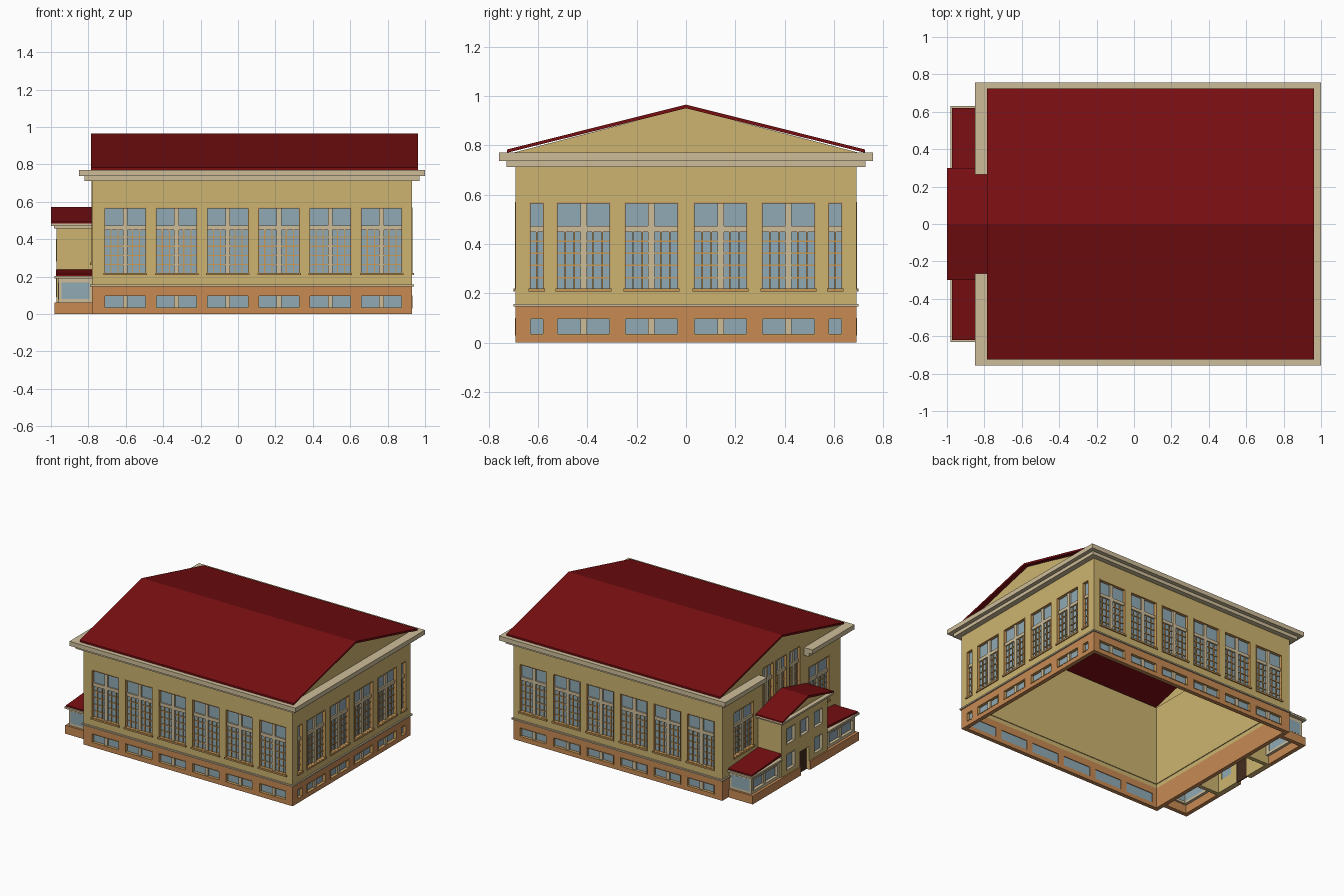
import bpy, bmesh

if "Cube" in bpy.data.objects:
    bpy.data.objects.remove(bpy.data.objects["Cube"])

def material(name, rgb):
    m = bpy.data.materials.new(name)
    lin = [(c / 255 / 12.92) if c < 11 else ((c / 255 + 0.055) / 1.055) ** 2.4 for c in rgb]
    m.diffuse_color = (*lin, 1)
    m.use_nodes = True
    m.node_tree.nodes["Principled BSDF"].inputs["Base Color"].default_value = m.diffuse_color
    return m

WALL = material("ochre_wall", (205, 180, 112))
BASE = material("terracotta_base", (200, 138, 84))
TRIM = material("pale_stone_trim", (206, 189, 153))
GLASS = material("blue_glass", (144, 170, 181))
ROOF = material("dark_red_roof", (120, 14, 17))
BARS = material("orange_glazing_bars", (200, 152, 88))
DOOR = material("dark_brown_door", (66, 44, 28))

# wall planes: axis it faces, sign, distance from the origin
SIDES = {
    "front": ("y", -1, 0.69), "back": ("y", 1, 0.69),
    "right": ("x", 1, 0.93), "left": ("x", -1, 0.78),
    "porch_face": ("x", -1, 0.97), "porch_front": ("y", -1, 0.27), "porch_back": ("y", 1, 0.27),
    "wing_face": ("x", -1, 0.96), "wing_front": ("y", -1, 0.605), "wing_back": ("y", 1, 0.605),
    "plinth_face": ("x", -1, 0.98), "plinth_front": ("y", -1, 0.62), "plinth_back": ("y", 1, 0.62),
}

def place(side, u, d, z):
    axis, s, o = SIDES[side]
    return (u, s * (o + d), z) if axis == "y" else (s * (o + d), u, z)

def finish(name, bm, mat):
    bmesh.ops.remove_doubles(bm, verts=bm.verts, dist=1e-5)
    bmesh.ops.recalc_face_normals(bm, faces=bm.faces)
    me = bpy.data.meshes.new(name)
    bm.to_mesh(me)
    bm.free()
    me.materials.append(mat)
    ob = bpy.data.objects.new(name, me)
    bpy.context.collection.objects.link(ob)
    return ob

def boxes(name, mat, items, side=None):
    """Boxes (a0,a1,b0,b1,z0,z1): world x,y or, on a wall, along and outward."""
    me_bm = bmesh.new()
    for a0, a1, b0, b1, z0, z1 in items:
        f = (lambda a, b, z: place(side, a, b, z)) if side else (lambda a, b, z: (a, b, z))
        v = [me_bm.verts.new(f(a, b, z)) for z in (z0, z1) for a, b in ((a0, b0), (a1, b0), (a1, b1), (a0, b1))]
        for q in ((0, 1, 2, 3), (4, 5, 6, 7), (0, 1, 5, 4), (1, 2, 6, 5), (2, 3, 7, 6), (3, 0, 4, 7)):
            me_bm.faces.new([v[i] for i in q])
    bmesh.ops.recalc_face_normals(me_bm, faces=me_bm.faces)
    me = bpy.data.meshes.new(name)
    me_bm.to_mesh(me)
    me_bm.free()
    me.materials.append(mat)
    ob = bpy.data.objects.new(name, me)
    bpy.context.collection.objects.link(ob)

def prism(name, mat, pts, x0, x1):
    """Extrude a y,z outline along x."""
    bm = bmesh.new()
    a, b = [[bm.verts.new((x, y, z)) for y, z in pts] for x in (x0, x1)]
    bm.faces.new(a)
    bm.faces.new(b)
    for i in range(len(pts)):
        j = (i + 1) % len(pts)
        bm.faces.new((a[i], a[j], b[j], b[i]))
    finish(name, bm, mat)

def wall(name, mat, side, u0, u1, z0, z1, holes, t=0.03):
    """Wall slab with rectangular openings (u0,u1,z0,z1)."""
    us = sorted({u0, u1, *[h[i] for h in holes for i in (0, 1)]})
    zs = sorted({z0, z1, *[h[i] for h in holes for i in (2, 3)]})
    def solid(i, j):
        if not (0 <= i < len(us) - 1 and 0 <= j < len(zs) - 1):
            return False
        u, z = (us[i] + us[i + 1]) / 2, (zs[j] + zs[j + 1]) / 2
        return not any(h[0] < u < h[1] and h[2] < z < h[3] for h in holes)
    bm = bmesh.new()
    def quad(*p):
        bm.faces.new([bm.verts.new(place(side, *q)) for q in p])
    for i in range(len(us) - 1):
        for j in range(len(zs) - 1):
            if not solid(i, j):
                continue
            a, b, c, d = us[i], us[i + 1], zs[j], zs[j + 1]
            for k in (0, -t):
                quad((a, k, c), (b, k, c), (b, k, d), (a, k, d))
            for (p, q), (di, dj) in ((((a, c), (a, d)), (-1, 0)), (((b, c), (b, d)), (1, 0)),
                                     (((a, c), (b, c)), (0, -1)), (((a, d), (b, d)), (0, 1))):
                if not solid(i + di, j + dj):
                    quad((p[0], 0, p[1]), (q[0], 0, q[1]), (q[0], -t, q[1]), (p[0], -t, p[1]))
    finish(name, bm, mat)

def windows(name, side, holes, grid=False, edge=BARS):
    """Glass, border, mullion and, for tall windows, transom and glazing bars."""
    glass, border, trim, bars = [], [], [], []
    for a, b, c, d in holes:
        m, w = (a + b) / 2, 0.005
        glass.append((a, b, -0.025, -0.02, c, d))
        border += [(a, a + w, -0.02, 0.002, c, d), (b - w, b, -0.02, 0.002, c, d),
                   (a + w, b - w, -0.02, 0.002, c, c + w), (a + w, b - w, -0.02, 0.002, d - w, d)]
        wide = b - a > 0.1
        if wide:
            trim.append((m - 0.013, m + 0.013, -0.02, -0.008, c + w, d - w))
        if grid:
            t = d - 0.11
            trim.append((a + w, b - w, -0.02, -0.009, t - 0.012, t + 0.012))
            border.append((a - 0.004, b + 0.004, 0.002, 0.01, c - 0.008, c + 0.004))
            n = 4
            for k in range(1, n + 1):
                z = c + (t - c) * k / (n + 1)
                bars.append((a + w, b - w, -0.02, -0.014, z - 0.003, z + 0.003))
            for k in ((-2, -1, 1, 2) if wide else (0,)):
                u = m + k * (b - a) * 0.17
                bars.append((u - 0.003, u + 0.003, -0.02, -0.013, c + w, t))
    boxes(name + "_glass", GLASS, glass, side)
    boxes(name + "_border", edge, border, side)
    if trim:
        boxes(name + "_mullions", TRIM, trim, side)
    if bars:
        boxes(name + "_bars", BARS, bars, side)

# main hall walls: base storey, upper storey and inner lining
long_u = [(-0.715 + 0.274 * i, -0.49 + 0.274 * i) for i in range(6)]
end_u = [(-0.635, -0.575), (-0.525, -0.305), (-0.25, -0.03), (0.03, 0.25), (0.305, 0.525), (0.575, 0.635)]
for side, spans in (("front", long_u), ("back", long_u), ("right", end_u)):
    u0, u1 = (-0.69, 0.69) if side == "right" else (-0.75, 0.90)
    low = [(a, b, 0.03, 0.10) for a, b in spans]
    tall = [(a, b, 0.215, 0.57) for a, b in spans]
    wall(side + "_base_wall", BASE, side, u0, u1, 0, 0.15, low)
    wall(side + "_upper_wall", WALL, side, u0, u1, 0.15, 0.77, tall)
    boxes(side + "_lining", WALL, [(u0, u1, -0.036, -0.03, 0.18, 0.77)], side)
    windows(side + "_base_window", side, low)
    windows(side + "_tall_window", side, tall, True)

# entrance end wall with raised centre windows
flank = [(-0.56, -0.32, 0.27, 0.60), (0.32, 0.56, 0.27, 0.60)]
centre = [(-0.22, -0.09, 0.32, 0.80), (-0.065, 0.065, 0.32, 0.80), (0.09, 0.22, 0.32, 0.80)]
wall("left_base_wall", BASE, "left", -0.69, 0.69, 0, 0.15, [])
for s in (-1, 1):
    u = sorted((s * 0.25, s * 0.69))
    wall("left_flank_wall", WALL, "left", u[0], u[1], 0.15, 0.77, [h for h in flank if h[0] * s > 0])
wall("left_centre_wall", WALL, "left", -0.25, 0.25, 0.15, 0.84, centre)
windows("left_window", "left", flank + centre, True)
boxes("left_lining", WALL, [(-0.66, 0.66, -0.036, -0.03, 0.18, 0.77)], "left")

# string course
boxes("string_course", TRIM, [(-0.79, 0.94, -0.70, -0.68, 0.147, 0.157), (-0.79, 0.94, 0.68, 0.70, 0.147, 0.157),
                              (0.92, 0.94, -0.68, 0.68, 0.147, 0.157), (-0.79, -0.77, -0.68, 0.68, 0.147, 0.157)])

# stepped cornice, broken at the entrance end
for name, x0, x1, y, z0, z1 in (("lower_cornice", -0.82, 0.97, 0.727, 0.712, 0.737),
                                ("upper_cornice", -0.85, 1.0, 0.757, 0.737, 0.77)):
    boxes(name, TRIM, [(x0, x1, -y, -0.675, z0, z1), (x0, x1, 0.675, y, z0, z1), (0.915, x1, -0.675, 0.675, z0, z1),
                       (x0, -0.765, -0.675, -0.265, z0, z1), (x0, -0.765, 0.265, 0.675, z0, z1)])

# gables and main roof
prism("right_gable", WALL, [(-0.70, 0.77), (0.70, 0.77), (0, 0.952)], 0.90, 0.93)
prism("left_gable", WALL, [(-0.70, 0.77), (-0.25, 0.77), (-0.25, 0.84), (0.25, 0.84),
                           (0.25, 0.77), (0.70, 0.77), (0, 0.952)], -0.78, -0.75)
prism("main_roof", ROOF, [(-0.725, 0.77), (-0.725, 0.783), (0, 0.965), (0.725, 0.783), (0.725, 0.77), (0, 0.95)],
      -0.787, 0.963)

# entrance porch
door = (-0.05, 0.05, 0.0, 0.17)
panes = [(a, b, c, d) for c, d in ((0.09, 0.21), (0.28, 0.40)) for a, b in ((-0.21, -0.11), (0.11, 0.21))]
panes.append((-0.05, 0.05, 0.28, 0.40))
wall("porch_face_wall", WALL, "porch_face", -0.27, 0.27, 0, 0.46, panes + [door])
windows("porch_window", "porch_face", panes, edge=TRIM)
boxes("porch_door", DOOR, [(-0.05, 0.05, -0.025, -0.018, 0, 0.17)], "porch_face")
for s in ("porch_front", "porch_back"):
    wall(s + "_wall", WALL, s, -0.94, -0.78, 0, 0.46, [])
boxes("porch_cornice", TRIM, [(-0.985, -0.78, -0.285, 0.285, 0.457, 0.470), (-1.0, -0.78, -0.298, 0.298, 0.470, 0.483)])
prism("porch_pediment", WALL, [(-0.27, 0.483), (0.27, 0.483), (0, 0.556)], -0.97, -0.78)
prism("porch_roof", ROOF, [(-0.30, 0.483), (-0.30, 0.493), (0, 0.572), (0.30, 0.493), (0.30, 0.483), (0, 0.556)],
      -1.0, -0.78)

# low base in front of the porch, either side of the door
boxes("porch_base", BASE, [(-0.27, -0.055, 0, 0.01, 0, 0.062), (0.055, 0.27, 0, 0.01, 0, 0.062)], "porch_face")

# glazed side wings
for s, tag in ((-1, "front"), (1, "back")):
    span = lambda p, q: sorted((s * p, s * q))
    a, b = span(0.27, 0.62)
    wall(tag + "_wing_base_face", BASE, "plinth_face", a, b, 0, 0.062, [])
    wall(tag + "_wing_base_end", BASE, "plinth_" + tag, -0.95, -0.78, 0, 0.062, [])
    a, b = span(0.27, 0.605)
    g0, g1 = span(0.30, 0.585)
    face = [(g0, g1, 0.08, 0.168)]
    end = [(-0.945, -0.795, 0.08, 0.168)]
    wall(tag + "_wing_face", TRIM, "wing_face", a, b, 0.062, 0.195, face)
    wall(tag + "_wing_end", TRIM, "wing_" + tag, -0.93, -0.78, 0.062, 0.195, [(-0.93, -0.795, 0.08, 0.168)])
    windows(tag + "_wing_face_window", "wing_face", face, edge=TRIM)
    boxes(tag + "_wing_end_glass", GLASS, [(-0.945, -0.795, -0.02, 0.001, 0.08, 0.168)], "wing_" + tag)
    r0, r1 = span(0.27, 0.60)
    e0, e1 = span(0.60, 0.63)
    boxes(tag + "_wing_rim", TRIM, [(-0.98, -0.93, r0, r1, 0.19, 0.203), (-0.98, -0.78, e0, e1, 0.19, 0.203)])
    prism(tag + "_wing_roof", ROOF, [(s * 0.27, 0.238), (s * 0.62, 0.213), (s * 0.62, 0.203), (s * 0.27, 0.222)],
          -0.972, -0.78)
